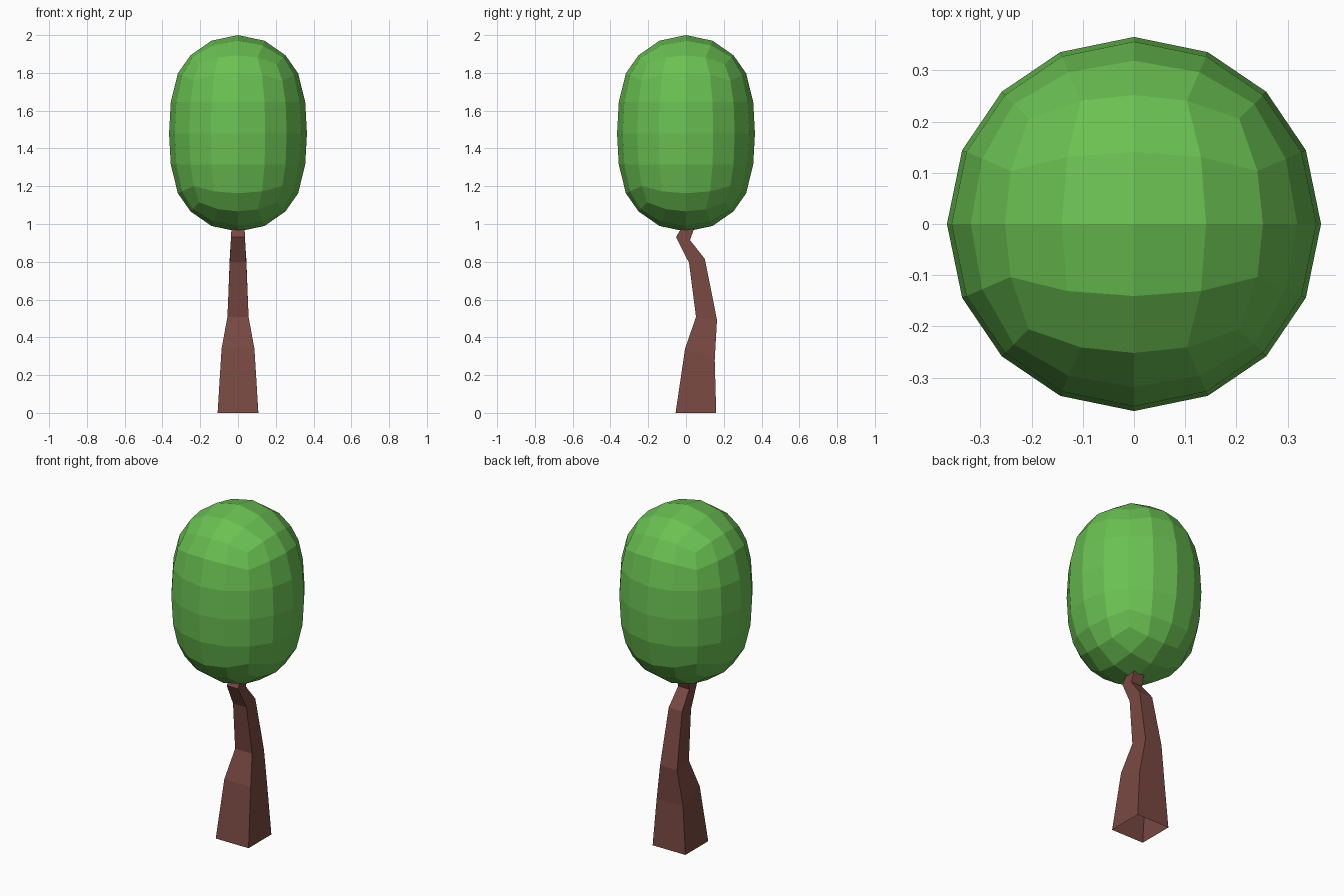
import bpy, bmesh
from mathutils import Vector

if "Cube" in bpy.data.objects:
    bpy.data.objects.remove(bpy.data.objects["Cube"])


def material(name, rgb):
    m = bpy.data.materials.new(name)
    m.diffuse_color = (*rgb, 1)
    m.use_nodes = True
    m.node_tree.nodes["Principled BSDF"].inputs["Base Color"].default_value = m.diffuse_color
    return m


def add_object(name, bm, mat):
    bmesh.ops.recalc_face_normals(bm, faces=bm.faces[:])
    me = bpy.data.meshes.new(name)
    bm.to_mesh(me)
    bm.free()
    me.materials.append(mat)
    ob = bpy.data.objects.new(name, me)
    bpy.context.collection.objects.link(ob)
    return ob


leaf_green = material("leaf green", (0.145, 0.53, 0.085))
bark_brown = material("bark brown", (0.19, 0.066, 0.054))

# Crown: gridded cube with extra rows round the waist, rounded into a tall ball
R, MID_Z, STRETCH = 0.365, 1.48, 0.155
bm = bmesh.new()
bmesh.ops.create_cube(bm, size=2)
bmesh.ops.subdivide_edges(bm, edges=bm.edges[:], cuts=3, use_grid_fill=True)
for z in (-0.25, 0.25):
    bmesh.ops.bisect_plane(bm, geom=bm.verts[:] + bm.edges[:] + bm.faces[:],
                           plane_co=(0, 0, z), plane_no=(0, 0, 1))


def spread(c):
    # even angular spacing of the half-way grid lines
    return 0.43 * (1 if c > 0 else -1) if abs(abs(c) - 0.5) < 0.01 else c


for v in bm.verts:
    row = round(abs(v.co.z), 2)
    side = 1 if v.co.z > 0 else -1
    d = Vector((spread(v.co.x), spread(v.co.y),
                spread(row) if row > 0.3 else 0)).normalized()
    width = {1.0: 0.975, 0.5: 0.95, 0.25: 0.975}.get(row, 1.0)
    lift = {1.0: STRETCH, 0.5: STRETCH + 0.018, 0.25: 0.165}.get(row, 0)
    v.co = (d.x * R * width, d.y * R * width,
            MID_Z + side * (d.z * R + lift))
add_object("crown", bm, leaf_green)

# Trunk: crooked four-sided tube, open at the foot
# each ring: half width, front y, front z, back y, back z
rings = [(0.108, -0.055, 0.0, 0.16, 0.0),
         (0.087, -0.005, 0.34, 0.152, 0.28),
         (0.056, 0.053, 0.508, 0.164, 0.492),
         (0.044, 0.016, 0.795, 0.10, 0.815),
         (0.037, -0.053, 0.93, 0.021, 0.915),
         (0.034, -0.015, 0.995, 0.05, 0.995)]
bm = bmesh.new()
loops = [[bm.verts.new(p) for p in ((-w, fy, fz), (w, fy, fz), (w, by, bz), (-w, by, bz))]
         for w, fy, fz, by, bz in rings]
for a, b in zip(loops, loops[1:]):
    for i in range(4):
        j = (i + 1) % 4
        bm.faces.new((a[i], a[j], b[j], b[i]))
add_object("trunk", bm, bark_brown)
